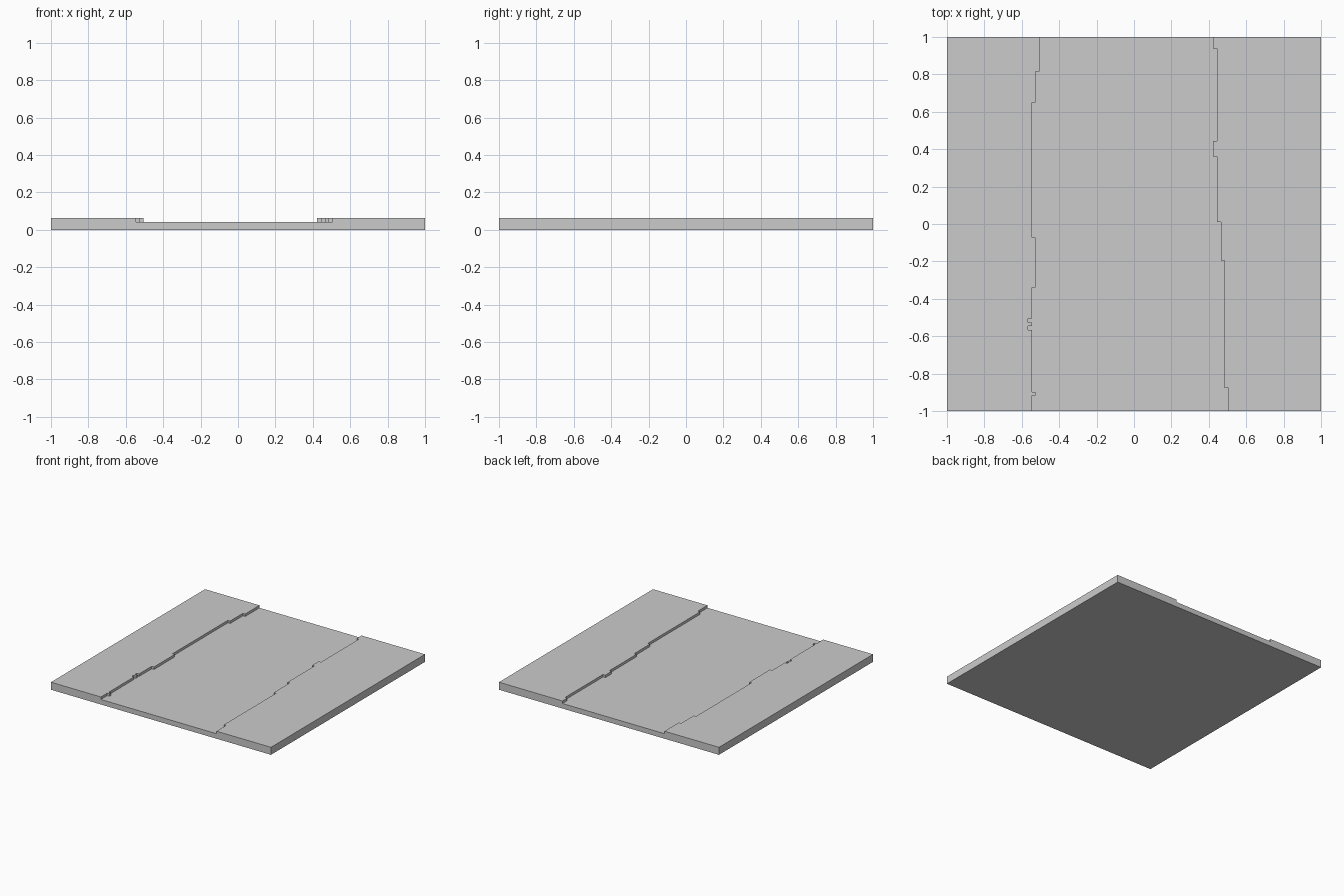
import bpy, bmesh

if "Cube" in bpy.data.objects:
    bpy.data.objects.remove(bpy.data.objects["Cube"])

N = 97                 # grid cells across the 2-unit tile
C = 2 / N              # cell size
BED, BANK = 2 * C, 3 * C

# Stepped bank edges from front to back: (column, row where the run ends)
LEFT = [(22, 4), (23, 5), (22, 21), (21, 22), (22, 23), (21, 24),
        (22, 32), (23, 45), (22, 80), (23, 88), (24, N)]
RIGHT = [(73, 6), (72, 39), (71, 49), (70, 66), (69, 70), (70, 94), (69, N)]


def stepped_line(runs):
    pts, row = [], 0
    for col, end in runs:
        x = col * C - 1
        pts += [(x, row * C - 1), (x, end * C - 1)]
        row = end
    return pts


bm = bmesh.new()


def face(points):
    bm.faces.new([bm.verts.new(p) for p in points])


def flat(outline, z):
    face([(x, y, z) for x, y in outline])


left, right = stepped_line(LEFT), stepped_line(RIGHT)

# Tops of the two raised banks and the sunken channel, plus the underside
flat([(-1, -1)] + left + [(-1, 1)], BANK)
flat([(1, -1)] + right + [(1, 1)], BANK)
flat(left + right[::-1], BED)
flat([(-1, -1), (1, -1), (1, 1), (-1, 1)], 0)

# Stepped walls between banks and channel
for line in (left, right):
    for a, b in zip(line, line[1:]):
        face([(*a, BED), (*b, BED), (*b, BANK), (*a, BANK)])

# Outer sides: plain left and right, notched front and back
for s in (-1, 1):
    face([(s, -1, 0), (s, 1, 0), (s, 1, BANK), (s, -1, BANK)])
for y, i in ((-1, 0), (1, -1)):
    l, r = left[i][0], right[i][0]
    face([(x, y, z) for x, z in ((-1, 0), (1, 0), (1, BANK), (r, BANK),
                                 (r, BED), (l, BED), (l, BANK), (-1, BANK))])

bmesh.ops.remove_doubles(bm, verts=bm.verts, dist=1e-5)
bmesh.ops.recalc_face_normals(bm, faces=bm.faces)

mesh = bpy.data.meshes.new("channel_tile")
bm.to_mesh(mesh)
bm.free()
bpy.context.collection.objects.link(bpy.data.objects.new("channel_tile", mesh))
